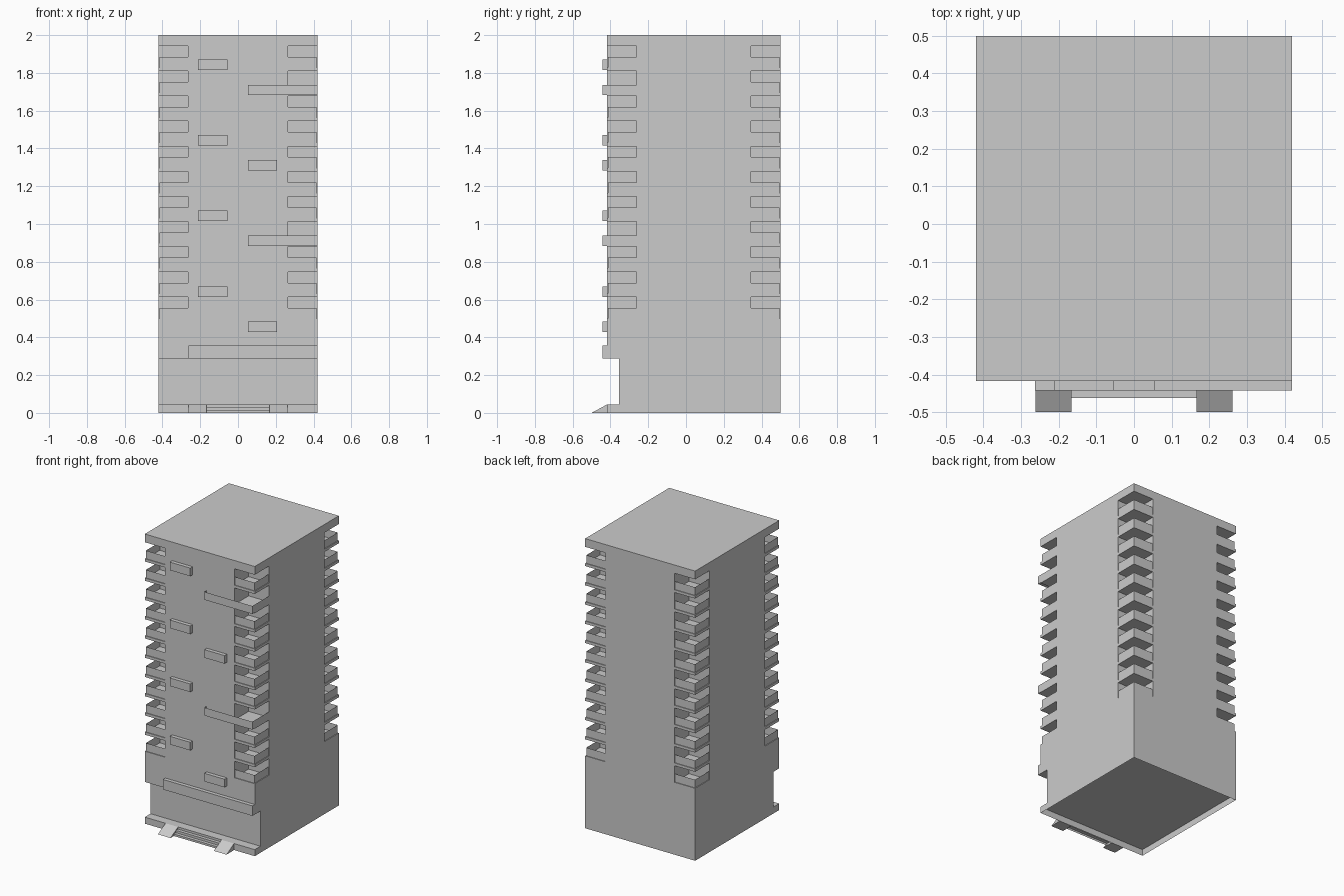
import bpy, bmesh

if "Cube" in bpy.data.objects:
    bpy.data.objects.remove(bpy.data.objects["Cube"])

HW, YF, YB, YO = 0.42, -0.417, 0.5, -0.443   # half width, front, back, relief front
BAY, STEP, LEVELS = 0.156, 0.1329, 11
FLOOR0, CEIL, RAIL = 0.5, 0.114, 0.056
LONG = (3, 9)                       # front right balconies with a long front rail


def prism(bm, pts, axis, lo, hi):
    """Extrude a 2D outline along x (pts are y,z) or z (pts are x,y)."""
    def at(p, t):
        return (t, p[0], p[1]) if axis == 'x' else (p[0], p[1], t)
    a = [bm.verts.new(at(p, lo)) for p in pts]
    b = [bm.verts.new(at(p, hi)) for p in pts]
    bm.faces.new(a)
    bm.faces.new(b[::-1])
    n = len(pts)
    for i in range(n):
        bm.faces.new((a[i], b[i], b[(i + 1) % n], a[(i + 1) % n]))


def box(bm, x0, x1, y0, y1, z0, z1):
    prism(bm, [(x0, y0), (x1, y0), (x1, y1), (x0, y1)], 'z', z0, z1)


def wall(bm, pts, z0, z1):
    """Thin upright sheet following a line of x,y points."""
    for p, q in zip(pts, pts[1:]):
        bm.faces.new([bm.verts.new(v) for v in
                      ((*p, z0), (*q, z0), (*q, z1), (*p, z1))])


def drop(bm, axis, value):
    """Remove the faces lying in one plane, such as open undersides."""
    bmesh.ops.delete(bm, geom=[f for f in bm.faces if all(
        abs(v.co[axis] - value) < 1e-4 for v in f.verts)], context='FACES')


def finish(bm, name, recalc=True):
    if recalc:
        bmesh.ops.recalc_face_normals(bm, faces=bm.faces)
    me = bpy.data.meshes.new(name)
    bm.to_mesh(me)
    bm.free()
    ob = bpy.data.objects.new(name, me)
    bpy.context.collection.objects.link(ob)
    return ob


# tower body with the recessed entrance floor
bm = bmesh.new()
prism(bm, [(YF, 0), (YB, 0), (YB, 2), (YF, 2), (YF, 0.288), (-0.355, 0.288),
           (-0.355, 0.045), (YF, 0.045)], 'x', -HW, HW)
tower = finish(bm, "tower_body")

# corner balconies: cavities cut from the body, thin parapets set slightly back
cut, par = bmesh.new(), bmesh.new()
for sx in (-1, 1):
    for sy, edge in ((-1, YF), (1, YB)):
        def corner(u, v):           # distances inwards from the tower corner
            return (sx * (HW - u), edge - sy * v)
        for i in range(LEVELS):
            z = FLOOR0 + STEP * i
            prism(cut, [corner(-.1, -.1), corner(BAY, -.1), corner(BAY, BAY),
                        corner(-.1, BAY)], 'z', z, z + CEIL)
            if not (sx == 1 and sy == -1 and i in LONG):
                o = 0.005
                path = [corner(BAY, o), corner(o, o), corner(o, BAY)]
                wall(par, path if sx * sy > 0 else path[::-1], z, z + RAIL)
for f in par.faces:                 # parapets face outwards
    c = f.calc_center_median()
    f.normal_update()
    if f.normal.dot(c - type(c)((0, 0.04, c.z))) < 0:
        f.normal_flip()
cutter = finish(cut, "balcony_cutter")
cutter.hide_render = True
finish(par, "balcony_parapets", False)
mod = tower.modifiers.new("balconies", 'BOOLEAN')
mod.operation = 'DIFFERENCE'
mod.solver = 'EXACT'
mod.object = cutter
bpy.context.view_layer.objects.active = tower
bpy.ops.object.modifier_apply(modifier=mod.name)
bpy.data.objects.remove(cutter, do_unlink=True)

# underside raised a little inside the plinth
bm = bmesh.new()
bm.from_mesh(tower.data)
drop(bm, 2, 0)
bm.faces.new([bm.verts.new((x, y, 0.044)) for x, y in
              ((-HW, YF), (-HW, YB), (HW, YB), (HW, YF))])
bm.to_mesh(tower.data)
bm.free()

# raised facade blocks
bm = bmesh.new()
for z in (0.613, 1.016, 1.416, 1.816):
    box(bm, -0.211, -0.055, YO, YF, z, z + 0.056)
for z in (0.428, 1.282):
    box(bm, 0.053, 0.207, YO, YF, z, z + 0.056)
drop(bm, 1, YF)
finish(bm, "facade_blocks")

# long rails, open on top, wrapping round the front right balconies
bm = bmesh.new()
for z in (0.883, 1.682):
    wall(bm, [(0.053, YF), (0.053, YO), (HW, YO), (HW, YF + BAY)], z, z + 0.055)
    bm.faces.new([bm.verts.new((x, y, z)) for x, y in
                  ((0.053, YF), (HW, YF), (HW, YO), (0.053, YO))])
finish(bm, "long_balcony_rails", False)

# entrance canopy
bm = bmesh.new()
box(bm, -0.263, HW, YO, YF, 0.288, 0.357)
drop(bm, 1, YF)
finish(bm, "entrance_canopy")

# entrance ramps and the steps between them, open underneath
bm = bmesh.new()
for x0, x1 in ((-0.262, -0.166), (0.166, 0.262)):
    prism(bm, [(YF, 0), (-0.5, 0), (YF, 0.045)], 'x', x0, x1)
drop(bm, 1, YF)
finish(bm, "entrance_ramps")
bm = bmesh.new()
prism(bm, [(YF, 0), (-0.463, 0), (-0.463, 0.014), (-0.44, 0.014),
           (-0.44, 0.03), (YF, 0.03)], 'x', -0.166, 0.166)
drop(bm, 2, 0)
drop(bm, 1, YF)
finish(bm, "entrance_steps")
